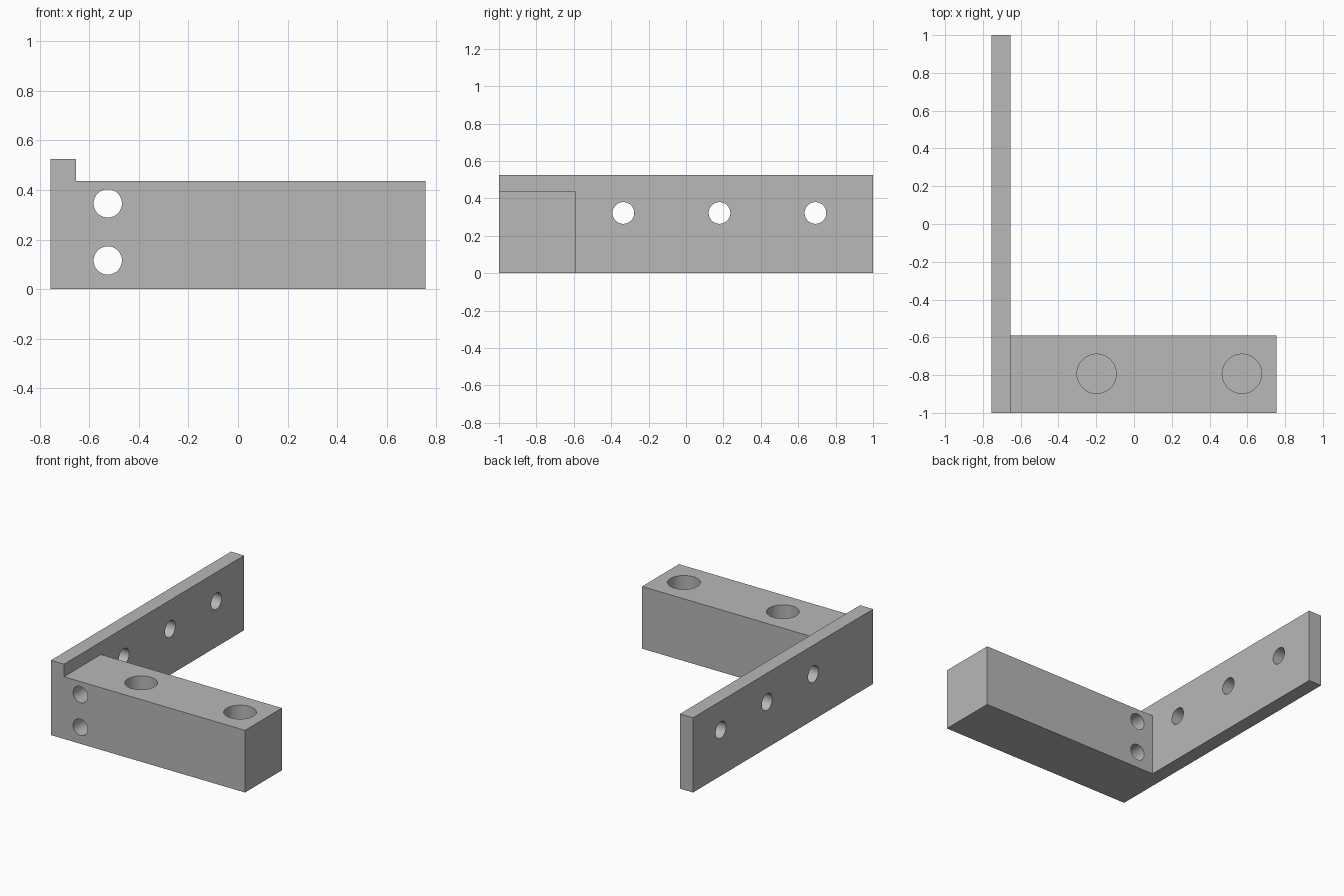
import bpy
import math
from mathutils import Vector

cube = bpy.data.objects.get("Cube")
if cube:
    bpy.data.objects.remove(cube, do_unlink=True)

# Single grey finish
grey = bpy.data.materials.new("plain grey")
grey.use_nodes = True
colour = (0.48, 0.48, 0.48, 1)
grey.diffuse_color = colour
grey.node_tree.nodes["Principled BSDF"].inputs["Base Color"].default_value = colour


def box(name, low, high):
    low, high = Vector(low), Vector(high)
    bpy.ops.mesh.primitive_cube_add(size=1, location=(low + high) / 2)
    ob = bpy.context.object
    ob.name = name
    ob.scale = high - low
    bpy.ops.object.transform_apply(location=True, rotation=True, scale=True)
    ob.data.materials.append(grey)
    return ob


def cylinder(name, centre, radius, depth, rotation=(0, 0, 0)):
    bpy.ops.mesh.primitive_cylinder_add(vertices=64, radius=radius, depth=depth,
                                        location=centre, rotation=rotation)
    ob = bpy.context.object
    ob.name = name
    ob.hide_render = True
    ob.data.materials.append(grey)
    return ob


def combine(target, tool, operation):
    mod = target.modifiers.new(tool.name, 'BOOLEAN')
    mod.operation = operation
    mod.solver = 'EXACT'
    mod.object = tool
    bpy.context.view_layer.objects.active = target
    bpy.ops.object.modifier_apply(modifier=mod.name)
    bpy.data.objects.remove(tool, do_unlink=True)


# Tall mounting plate with a thick arm flush at its front end
bracket = box("bracket", (-0.755, -1, 0), (-0.653, 1, 0.525))
arm = box("arm", (-0.72, -1, 0), (0.755, -0.59, 0.437))
combine(bracket, arm, 'UNION')

# Three through holes along the plate
for y in (-0.335, 0.179, 0.692):
    combine(bracket, cylinder("plate_hole", (-0.7, y, 0.322), 0.058, 0.4,
                              (0, math.pi / 2, 0)), 'DIFFERENCE')

# Two through holes across the arm, beside the plate
for z in (0.116, 0.346):
    combine(bracket, cylinder("arm_hole", (-0.525, -0.8, z), 0.057, 0.8,
                              (math.pi / 2, 0, 0)), 'DIFFERENCE')

# Two blind sockets in the top of the arm
floor, top = 0.12, 0.6
for x in (-0.198, 0.571):
    combine(bracket, cylinder("arm_socket", (x, -0.793, (floor + top) / 2),
                              0.104, top - floor), 'DIFFERENCE')

# Smooth hole walls, crisp edges
bpy.ops.object.select_all(action='DESELECT')
bracket.select_set(True)
bpy.context.view_layer.objects.active = bracket
bpy.ops.object.shade_smooth_by_angle(angle=math.radians(30))
